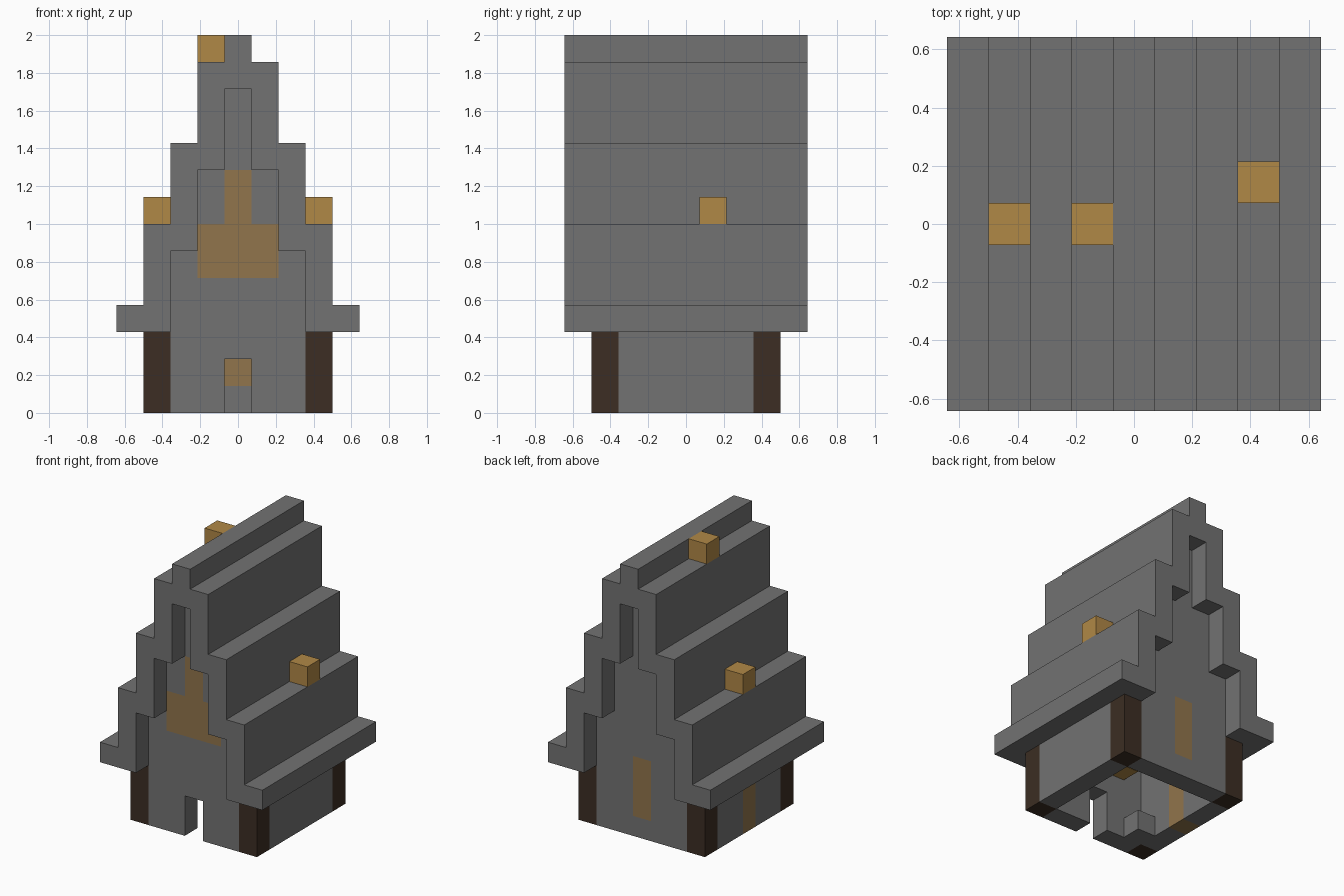
import bpy
import bmesh

U = 1 / 7  # size of one building block

default = bpy.data.objects.get("Cube")
if default:
    bpy.data.objects.remove(default, do_unlink=True)


def make_material(name, rgb):
    mat = bpy.data.materials.new(name)
    mat.use_nodes = True
    color = (*rgb, 1)
    mat.diffuse_color = color
    shader = mat.node_tree.nodes["Principled BSDF"]
    shader.inputs["Base Color"].default_value = color
    shader.inputs["Roughness"].default_value = 0.9
    return mat


STONE = make_material("grey stone", (0.17, 0.17, 0.17))
WOOD = make_material("dark brown wood", (0.045, 0.027, 0.017))
GOLD = make_material("gold", (0.434, 0.246, 0.061))
AMBER = make_material("amber window", (0.283, 0.178, 0.072))


def mirrored(half):
    """Close a half outline with its reflection across the centre."""
    return half + [(-x, z) for x, z in reversed(half)]


def rect(x0, x1, z0, z1):
    return [(x0, z0), (x1, z0), (x1, z1), (x0, z1)]


def build(name, mat, outlines, y0, y1):
    """Extrude x-z outlines, given in blocks, from y0 to y1."""
    bm = bmesh.new()
    for outline in outlines:
        face = bm.faces.new([bm.verts.new((x * U, y0 * U, z * U)) for x, z in outline])
        result = bmesh.ops.extrude_face_region(bm, geom=[face])
        verts = [g for g in result["geom"] if isinstance(g, bmesh.types.BMVert)]
        bmesh.ops.translate(bm, vec=(0, (y1 - y0) * U, 0), verts=verts)
    bmesh.ops.recalc_face_normals(bm, faces=bm.faces)
    mesh = bpy.data.meshes.new(name)
    bm.to_mesh(mesh)
    bm.free()
    mesh.materials.append(mat)
    obj = bpy.data.objects.new(name, mesh)
    bpy.context.collection.objects.link(obj)
    return obj


def block(name, mat, x, y, z):
    """One cube, centred on x and y, with its base at z."""
    return build(name, mat, [rect(x - .5, x + .5, z, z + 1)], y - .5, y + .5)


# Stepped roof shell, overhanging the walls
roof_half = [(2.5, 3), (4.5, 3), (4.5, 4), (3.5, 4), (3.5, 7), (2.5, 7),
             (2.5, 10), (1.5, 10), (1.5, 13), (.5, 13), (.5, 14)]
roof_inside = [(.5, 12), (.5, 9), (1.5, 9), (1.5, 6), (2.5, 6)]
roof_outline = mirrored(roof_half) + [(-x, z) for x, z in reversed(roof_inside)] + roof_inside
build("roof", STONE, [roof_outline], -4.5, 4.5)

# Front gable with a doorway and a stepped window
front_lower = mirrored([(.5, 2), (.5, 0), (2.5, 0), (2.5, 6), (1.5, 6), (1.5, 5)])
build("front_wall", STONE,
      [front_lower, rect(.5, 1.5, 7, 9), rect(-1.5, -.5, 7, 9), rect(-.5, .5, 9, 12)],
      -3.5, -2.5)
build("front_window", AMBER, [mirrored([(1.5, 5), (1.5, 7), (.5, 7), (.5, 9)])], -3.5, -2.5)

# Back gable with a tall window
back_upper = mirrored([(2.5, 4), (2.5, 6), (1.5, 6), (1.5, 9), (.5, 9), (.5, 12)])
build("back_wall", STONE,
      [rect(-2.5, 2.5, 0, 1), rect(.5, 2.5, 1, 4), rect(-2.5, -.5, 1, 4), back_upper],
      2.5, 3.5)
build("back_window", AMBER, [rect(-.5, .5, 1, 4)], 2.5, 3.5)

# Side walls, the right one with a tall window down to the ground
build("left_wall", STONE, [rect(2.5, 3.5, 0, 3)], -2.5, 2.5)
right = rect(-3.5, -2.5, 0, 3)
build("right_wall_front", STONE, [right], -2.5, -.5)
build("right_wall_back", STONE, [right], .5, 2.5)
build("right_window", AMBER, [right], -.5, .5)

# Timber corner posts
for y, end in ((-3, "front"), (3, "back")):
    for x, side in ((-3, "right"), (3, "left")):
        build(f"{end}_{side}_post", WOOD, [rect(x - .5, x + .5, 0, 3)], y - .5, y + .5)

# Lamps on the roof steps and indoors
block("ridge_lamp", GOLD, -1, 0, 13)
block("right_roof_lamp", GOLD, -3, 0, 7)
block("left_roof_lamp", GOLD, 3, 1, 7)
block("indoor_lamp", GOLD, -1, -2, 3)

# Low stone block in the inside corner
block("indoor_block", STONE, -2, -2, 0)
